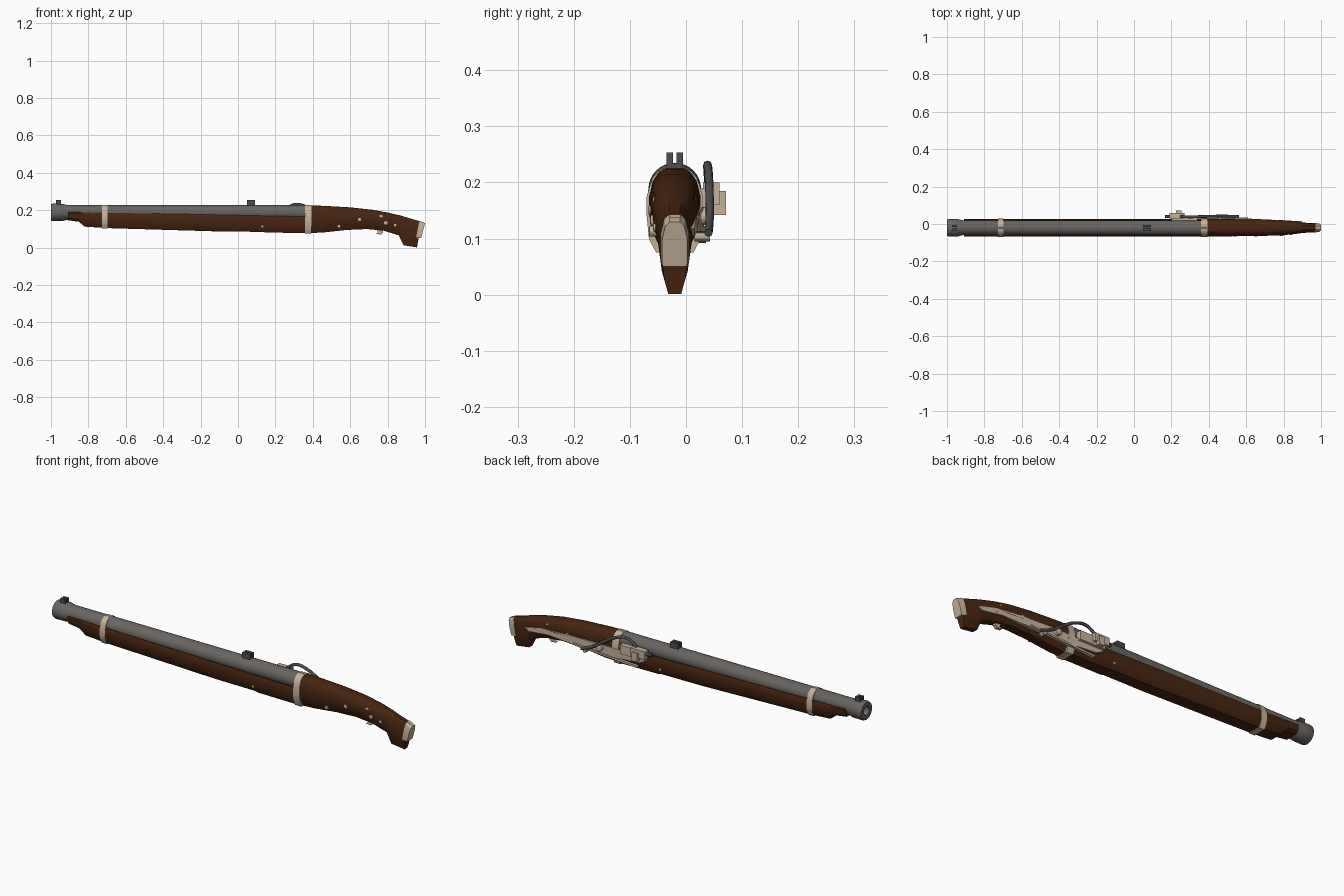
import bpy, bmesh, math
from mathutils import Vector, Matrix

if "Cube" in bpy.data.objects:
    bpy.data.objects.remove(bpy.data.objects["Cube"])

CY, CZ = -0.02, 0.188      # barrel axis


def mat(name, rgb):
    m = bpy.data.materials.new(name)
    m.diffuse_color = (*rgb, 1)
    m.use_nodes = True
    m.node_tree.nodes["Principled BSDF"].inputs["Base Color"].default_value = m.diffuse_color
    return m


WOOD = mat("dark_wood", (0.065, 0.018, 0.005))
STEEL = mat("barrel_steel", (0.14, 0.13, 0.12))
BRASS = mat("pale_brass", (0.56, 0.45, 0.33))
IRON = mat("dark_iron", (0.075, 0.075, 0.078))


def finish(name, bm, material, angle=30):
    bmesh.ops.recalc_face_normals(bm, faces=bm.faces)
    me = bpy.data.meshes.new(name)
    bm.to_mesh(me)
    bm.free()
    me.materials.append(material)
    ob = bpy.data.objects.new(name, me)
    bpy.context.collection.objects.link(ob)
    bpy.ops.object.select_all(action='DESELECT')
    ob.select_set(True)
    bpy.context.view_layer.objects.active = ob
    bpy.ops.object.shade_smooth_by_angle(angle=math.radians(angle))
    return ob


def bridge(bm, rings, caps=True):
    vs = [[bm.verts.new(p) for p in r] for r in rings]
    n = len(vs[0])
    for a, b in zip(vs, vs[1:]):
        for i in range(n):
            bm.faces.new((a[i], a[(i + 1) % n], b[(i + 1) % n], b[i]))
    if caps:
        bm.faces.new(vs[0])
        bm.faces.new(vs[-1])


def loft(name, shape, sections, material):
    """Sections are (top x, top z, bottom x, bottom z, half width)."""
    bm = bmesh.new()
    outline = shape + [(-u, v) for u, v in reversed(shape)]
    bridge(bm, [[(xb + (xt - xb) * v, CY + u * w, zb + (zt - zb) * v) for u, v in outline]
                for xt, zt, xb, zb, w in sections])
    return finish(name, bm, material)


def lathe(name, profile, material, center, axis='X', n=32):
    bm = bmesh.new()
    rings = []
    for t, r in profile:
        ring = []
        for i in range(n):
            a = 2 * math.pi * i / n
            c, s = r * math.cos(a), r * math.sin(a)
            off = Vector((t, c, s)) if axis == 'X' else Vector((c, t, s))
            ring.append(off + Vector(center))
        rings.append(ring)
    bridge(bm, rings)
    return finish(name, bm, material)


def side_plate(name, pts, y0, y1, material, taper=0.0):
    """xz outline extruded along y, falling inward behind x = 0.55."""
    bm = bmesh.new()
    bridge(bm, [[(x, y - max(0, x - 0.55) * taper, z) for x, z in pts] for y in (y0, y1)])
    return finish(name, bm, material)


def box(name, x, y, z, material):
    return side_plate(name, [(x[0], z[0]), (x[1], z[0]), (x[1], z[1]), (x[0], z[1])], *y, material)


def tube(name, pts, radius, material):
    cu = bpy.data.curves.new(name, 'CURVE')
    cu.dimensions = '3D'
    cu.bevel_depth, cu.bevel_resolution, cu.use_fill_caps = radius, 2, True
    sp = cu.splines.new('BEZIER')
    sp.bezier_points.add(len(pts) - 1)
    for bp, p in zip(sp.bezier_points, pts):
        bp.co = p
        bp.handle_left_type = bp.handle_right_type = 'AUTO'
    sp.resolution_u = 6
    cu.materials.append(material)
    ob = bpy.data.objects.new(name, cu)
    bpy.context.collection.objects.link(ob)
    bpy.ops.object.select_all(action='DESELECT')
    ob.select_set(True)
    bpy.context.view_layer.objects.active = ob
    bpy.ops.object.convert(target='MESH')


# barrel with flared muzzle and bore
lathe("barrel", [(-0.8, 0.015), (-1, 0.022), (-1, 0.044), (-0.99, 0.047), (-0.94, 0.046),
                 (-0.915, 0.040), (0.39, 0.040)], STEEL, (0, CY, CZ))

# sights: a base with two posts
for name, x, w in (("front_sight", -0.96, 0.014), ("rear_sight", 0.07, 0.022)):
    box(name + "_base", (x - w, x + w), (CY - 0.015, CY + 0.015), (0.215, 0.234), IRON)
    for s in (-1, 1):
        ys = sorted((CY + s * 0.003, CY + s * 0.015))
        box(name + "_post", (x - w, x + w), ys, (0.23, 0.253), IRON)

# stock in front of and behind the breech
fore = [(0.65, 0), (0.92, 0.25), (1, 0.6), (1, 0.9), (0.9, 1)]
loft("fore_stock", fore, [
    (-0.91, 0.19, -0.91, 0.146, 0.048), (-0.855, 0.189, -0.85, 0.138, 0.048),
    (-0.83, 0.188, -0.82, 0.112, 0.048), (-0.70, 0.186, -0.70, 0.104, 0.048),
    (-0.1, 0.175, -0.1, 0.086, 0.047), (0.13, 0.17, 0.13, 0.084, 0.046),
    (0.15, 0.17, 0.15, 0.08, 0.046), (0.385, 0.165, 0.385, 0.078, 0.046)], WOOD)
rear = [(0.5, 0), (0.82, 0.2), (0.98, 0.42), (1, 0.65), (0.85, 0.84), (0.62, 0.95), (0.35, 1)]
loft("butt_stock", rear, [
    (0.38, 0.226, 0.38, 0.078, 0.046), (0.46, 0.223, 0.45, 0.08, 0.046),
    (0.60, 0.215, 0.58, 0.094, 0.045), (0.72, 0.202, 0.69, 0.099, 0.043),
    (0.80, 0.187, 0.78, 0.09, 0.040), (0.87, 0.171, 0.86, 0.065, 0.033),
    (0.91, 0.159, 0.885, 0.012, 0.028), (0.982, 0.138, 0.957, 0.001, 0.023)], WOOD)

# butt cap
loft("butt_cap", [(0.95, 0), (1, 0.1), (1, 0.6), (0.75, 0.9), (0.4, 1)],
     [(0.970, 0.143, 0.952, 0.055, 0.0255), (1.0, 0.13, 0.979, 0.05, 0.0225)], BRASS)

# barrel bands
for name, x0, x1, zb in (("front_band", -0.728, -0.698, 0.101), ("breech_band", 0.358, 0.394, 0.075)):
    half = [(0.033, zb), (0.046, zb + 0.024), (0.05, 0.14), (0.05, 0.175)]
    half += [(0.045 * math.cos(a), CZ + 0.042 * math.sin(a))
             for a in (math.radians(d) for d in (10, 30, 50, 70))]
    outline = half + [(-u, z) for u, z in reversed(half)]
    bm = bmesh.new()
    bridge(bm, [[(x, CY + u, z) for u, z in outline] for x in (x0, x1)])
    finish(name, bm, BRASS)

# lock plate and springs
side_plate("lock_plate", [(0.9, 0.118), (0.8, 0.142), (0.65, 0.152), (0.5, 0.156), (0.22, 0.155),
                          (0.2, 0.14), (0.24, 0.12), (0.4, 0.108), (0.6, 0.112), (0.76, 0.118),
                          (0.87, 0.105)], 0.01, 0.032, BRASS, 0.05)
side_plate("main_spring", [(0.25, 0.092), (0.6, 0.113), (0.61, 0.122), (0.25, 0.102)], 0.02, 0.036, BRASS)
lathe("spring_stud", [(0.015, 0.01), (0.043, 0.01)], BRASS, (0.54, 0, 0.105), 'Y', 12)

# priming pan with lid and hinge
box("pan_wall", (0.2, 0.34), (0.015, 0.045), (0.145, 0.19), BRASS)
box("pan", (0.19, 0.27), (0.03, 0.06), (0.16, 0.2), BRASS)
box("pan_lid", (0.225, 0.255), (0.05, 0.071), (0.142, 0.185), BRASS)
lathe("pan_hinge", [(-0.02, 0.009), (0.02, 0.009)], IRON, (0.185, 0.04, 0.18), 'X', 12)
lathe("lock_pivot", [(0.02, 0.016), (0.044, 0.016), (0.048, 0.01)], BRASS, (0.46, 0, 0.14), 'Y', 16)

# serpentine match holder
tube("serpentine", [(0.56, 0.04, 0.11), (0.5, 0.042, 0.135), (0.44, 0.042, 0.175), (0.36, 0.04, 0.221),
                    (0.30, 0.038, 0.23), (0.25, 0.04, 0.2)], 0.0075, IRON)

# trigger
side_plate("trigger", [(0.735, 0.105), (0.775, 0.105), (0.775, 0.08), (0.765, 0.07), (0.738, 0.073),
                       (0.75, 0.083)], CY - 0.008, CY + 0.008, BRASS)

# pins through the stock, (x, z, near y, radius)
for x, z, y, r in ((0.13, 0.112, -0.066, 0.006), (0.54, 0.113, -0.065, 0.009),
                   (0.65, 0.15, -0.066, 0.009), (0.765, 0.165, -0.059, 0.009),
                   (0.79, 0.132, -0.063, 0.010), (0.84, 0.12, -0.058, 0.007)):
    far = -2 * 0.02 - y - 0.002
    lathe("stock_pin", [(y - 0.001, r * 0.5), (y, r), (far, r), (far + 0.001, r * 0.5)],
          BRASS, (x, 0, z), 'Y', 12)
